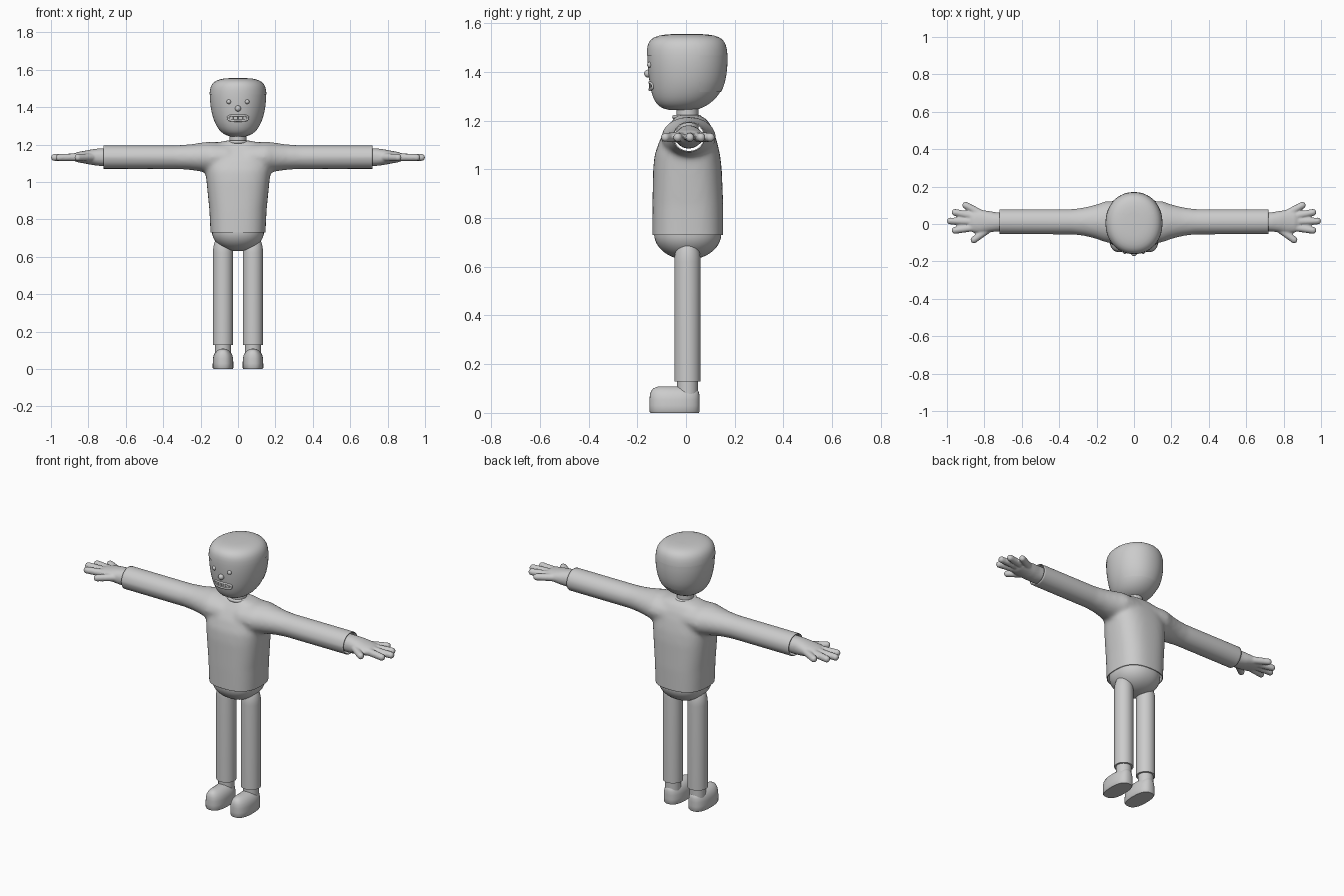
import bpy, bmesh, math
from mathutils import Vector

if "Cube" in bpy.data.objects:
    bpy.data.objects.remove(bpy.data.objects["Cube"])

ARM_Z = 1.133


def loft(bm, rings, place, n=32, p=2.0):
    """Skin superellipse rings (t, half width, depth start, depth end), capped."""
    loops = []
    for t, hw, c0, c1 in rings:
        loop = []
        for i in range(n):
            c, s = math.cos(math.tau * i / n), math.sin(math.tau * i / n)
            u = math.copysign(abs(c) ** (2 / p), c) * hw
            v = (c0 + c1) / 2 + math.copysign(abs(s) ** (2 / p), s) * (c1 - c0) / 2
            loop.append(bm.verts.new(place(u, v, t)))
        loops.append(loop)
    for a, b in zip(loops, loops[1:]):
        for i in range(n):
            j = (i + 1) % n
            bm.faces.new((a[i], a[j], b[j], b[i]))
    bm.faces.new(loops[0])
    bm.faces.new(loops[-1])


def upright(x0=0.0):
    return lambda u, v, t: (x0 + u, v, t)


def sideways(s):
    return lambda u, v, t: (s * t, v, ARM_Z + u)


def finish(name, bm):
    bmesh.ops.recalc_face_normals(bm, faces=bm.faces)
    me = bpy.data.meshes.new(name)
    bm.to_mesh(me)
    bm.free()
    ob = bpy.data.objects.new(name, me)
    bpy.context.collection.objects.link(ob)
    return ob


def bake(ob):
    """Apply the modifiers of an object."""
    dg = bpy.context.evaluated_depsgraph_get()
    ob.data = bpy.data.meshes.new_from_object(ob.evaluated_get(dg))
    ob.modifiers.clear()


def blend(ob, voxel, steps):
    """Fuse overlapping pieces into one soft surface."""
    m = ob.modifiers.new("fuse", 'REMESH')
    m.mode, m.voxel_size, m.use_smooth_shade = 'VOXEL', voxel, True
    m = ob.modifiers.new("soften", 'SMOOTH')
    m.factor, m.iterations = 0.5, steps
    bake(ob)


def cut(bm, co, no, clear=True):
    bmesh.ops.bisect_plane(bm, geom=bm.verts[:] + bm.edges[:] + bm.faces[:],
                           plane_co=co, plane_no=no, clear_outer=clear)


# head
HEAD = [(1.242, .03, -.055, .03), (1.246, .055, -.085, .05), (1.258, .08, -.112, .08),
        (1.28, .104, -.130, .112), (1.315, .124, -.143, .143), (1.36, .140, -.151, .160),
        (1.42, .150, -.158, .168), (1.47, .151, -.159, .169), (1.508, .145, -.157, .163),
        (1.533, .127, -.142, .148), (1.547, .097, -.112, .118), (1.553, .05, -.06, .066)]


def head_shape(name, grow=0.0):
    bm = bmesh.new()
    loft(bm, [(z + grow * (z > 1.5), h + grow, a - grow, b + grow) for z, h, a, b in HEAD],
         upright(), 40, 2.1)
    ob = finish(name, bm)
    ob.modifiers.new("sub", 'SUBSURF').levels = 1
    bake(ob)
    return ob


head_shape("head")

# hair: thin shell over the crown and the back of the head
hair = head_shape("hair", 0.003)
bm = bmesh.new()
bm.from_mesh(hair.data)
for co, no in (((0, 0, 1.468), (0, 0, 1)), ((0, .055, 0), (0, 1, 0)), ((0, 0, 1.318), (0, 0, 1))):
    cut(bm, co, no, False)
drop = []
for f in bm.faces:
    c = f.calc_center_median()
    if c.z < 1.318 or (c.z < 1.468 and c.y < .055):
        drop.append(f)
bmesh.ops.delete(bm, geom=drop, context='FACES')
bm.to_mesh(hair.data)
bm.free()


def ball(name, loc, r):
    bpy.ops.mesh.primitive_uv_sphere_add(segments=20, ring_count=12, radius=r, location=loc)
    bpy.context.object.name = name


# eyes and nose
for s in (-1, 1):
    ball("eye", (s * .049, -.148, 1.429), .012)
ball("nose", (0, -.156, 1.393), .016)


def face_y(x):
    return .004 - .151 * math.sqrt(1 - (x / .135) ** 2)


# lips and two rows of teeth
cu = bpy.data.curves.new("lips", 'CURVE')
cu.dimensions, cu.bevel_depth, cu.bevel_resolution = '3D', .006, 2
sp = cu.splines.new('POLY')
sp.points.add(31)
sp.use_cyclic_u = True
for i, pt in enumerate(sp.points):
    c, s = math.cos(math.tau * i / 32), math.sin(math.tau * i / 32)
    x = math.copysign(abs(c) ** .6, c) * .053
    pt.co = (x, face_y(x) - .002, 1.342 + math.copysign(abs(s) ** .6, s) * .014, 1)
bpy.context.collection.objects.link(bpy.data.objects.new("lips", cu))
for row in (-1, 1):
    for k in range(4):
        x = (k - 1.5) * .023
        bpy.ops.mesh.primitive_cube_add(size=1, location=(x, face_y(x) + .002, 1.342 + row * .006),
                                        rotation=(0, 0, x * 8))
        tooth = bpy.context.object
        tooth.name, tooth.scale = "tooth", (.021, .012, .011)
        tooth.modifiers.new("round", 'BEVEL').width = .002

# neck and collar
bpy.ops.mesh.primitive_cylinder_add(vertices=32, radius=.045, depth=.13, location=(0, .006, 1.205))
bpy.context.object.name = "neck"
bpy.ops.mesh.primitive_torus_add(major_radius=.052, minor_radius=.009, major_segments=32,
                                 minor_segments=10, location=(0, .004, 1.214))
bpy.context.object.name = "collar"

# shirt: torso and sleeves fused, then cut open at the hem and the cuffs
bm = bmesh.new()
loft(bm, [(.66, .145, -.137, .152), (.73, .147, -.138, .153), (.85, .153, -.138, .153),
          (1.0, .168, -.135, .147), (1.06, .174, -.129, .14), (1.12, .176, -.108, .126),
          (1.17, .165, -.078, .108), (1.205, .13, -.052, .086), (1.221, .07, -.042, .06)],
     upright(), 48, 2.6)
for s in (-1, 1):
    loft(bm, [(.05, .075, -.10, .12), (.15, .083, -.10, .123), (.2, .077, -.08, .105),
              (.26, .068, -.065, .09), (.33, .064, -.056, .08), (.78, .064, -.055, .08)],
         sideways(s))
shirt = finish("shirt", bm)
blend(shirt, .011, 12)
bm = bmesh.new()
bm.from_mesh(shirt.data)
cut(bm, (0, 0, .73), (0, 0, -1))
cut(bm, (.72, 0, 0), (1, 0, 0))
cut(bm, (-.72, 0, 0), (-1, 0, 0))
bm.to_mesh(shirt.data)
bm.free()
m = shirt.modifiers.new("cloth", 'SOLIDIFY')
m.thickness, m.offset = .005, -1

# hips
bm = bmesh.new()
dome = [math.radians(a) for a in range(0, 88, 8)]
loft(bm, [(.76, .139, -.131, .146)] + [
    (.735 - .106 * math.sin(a), .139 * math.cos(a), .007 - .138 * math.cos(a), .007 + .138 * math.cos(a))
    for a in dome], upright(), 40, 2.2)
finish("hips", bm)

# hands: thickness and depth of the palm, then finger base and tip
PALM = [(.66, .048, -.038, .06), (.74, .047, -.041, .063), (.78, .042, -.045, .07),
        (.82, .034, -.05, .075), (.86, .027, -.046, .07), (.88, .018, -.03, .05)]
FINGERS = [((.80, .045), (.9, .1)), ((.83, .036), (.957, .062)), ((.83, .012), (.982, .016)),
           ((.83, -.014), (.957, -.034)), ((.77, -.02), (.856, -.085))]
for s, side in ((-1, "right"), (1, "left")):
    bm = bmesh.new()
    loft(bm, PALM, sideways(s), 24, 2.2)
    for a, b in FINGERS:
        a, b = Vector((s * a[0], a[1], ARM_Z)), Vector((s * b[0], b[1], ARM_Z - .002))
        for k in range(13):
            ret = bmesh.ops.create_uvsphere(bm, u_segments=14, v_segments=10, radius=.022 - .003 * k / 12)
            bmesh.ops.translate(bm, verts=ret["verts"], vec=a.lerp(b, k / 12))
    blend(finish(side + "_hand", bm), .0055, 5)

    # leg with a domed top
    x0, yc = s * .08, .006
    bm = bmesh.new()
    loft(bm, [(.128, .054, yc - .054, yc + .054)] + [
        (.62 + .105 * math.sin(a), .054 * math.cos(a), yc - .054 * math.cos(a), yc + .054 * math.cos(a))
        for a in dome], upright(x0))
    finish(side + "_leg", bm)

    # ankle
    bpy.ops.mesh.primitive_cylinder_add(vertices=32, radius=.043, depth=.1, location=(x0, yc, .11))
    bpy.context.object.name = side + "_ankle"

    # shoe with a flat sole
    bm = bmesh.new()
    loft(bm, [(0, .051, -.146, .052), (.006, .055, -.15, .056), (.03, .055, -.15, .056),
              (.055, .054, -.15, .056), (.075, .050, -.148, .055), (.09, .041, -.143, .051),
              (.1, .031, -.135, .042), (.107, .018, -.12, .02), (.109, .006, -.1, 0)],
         upright(x0), 36, 2.5)
    finish(side + "_shoe", bm)

# shading
bpy.ops.object.select_all(action='DESELECT')
for ob in bpy.context.scene.objects:
    if ob.type == 'MESH':
        ob.select_set(True)
        bpy.context.view_layer.objects.active = ob
bpy.ops.object.shade_smooth_by_angle(angle=math.radians(40))
